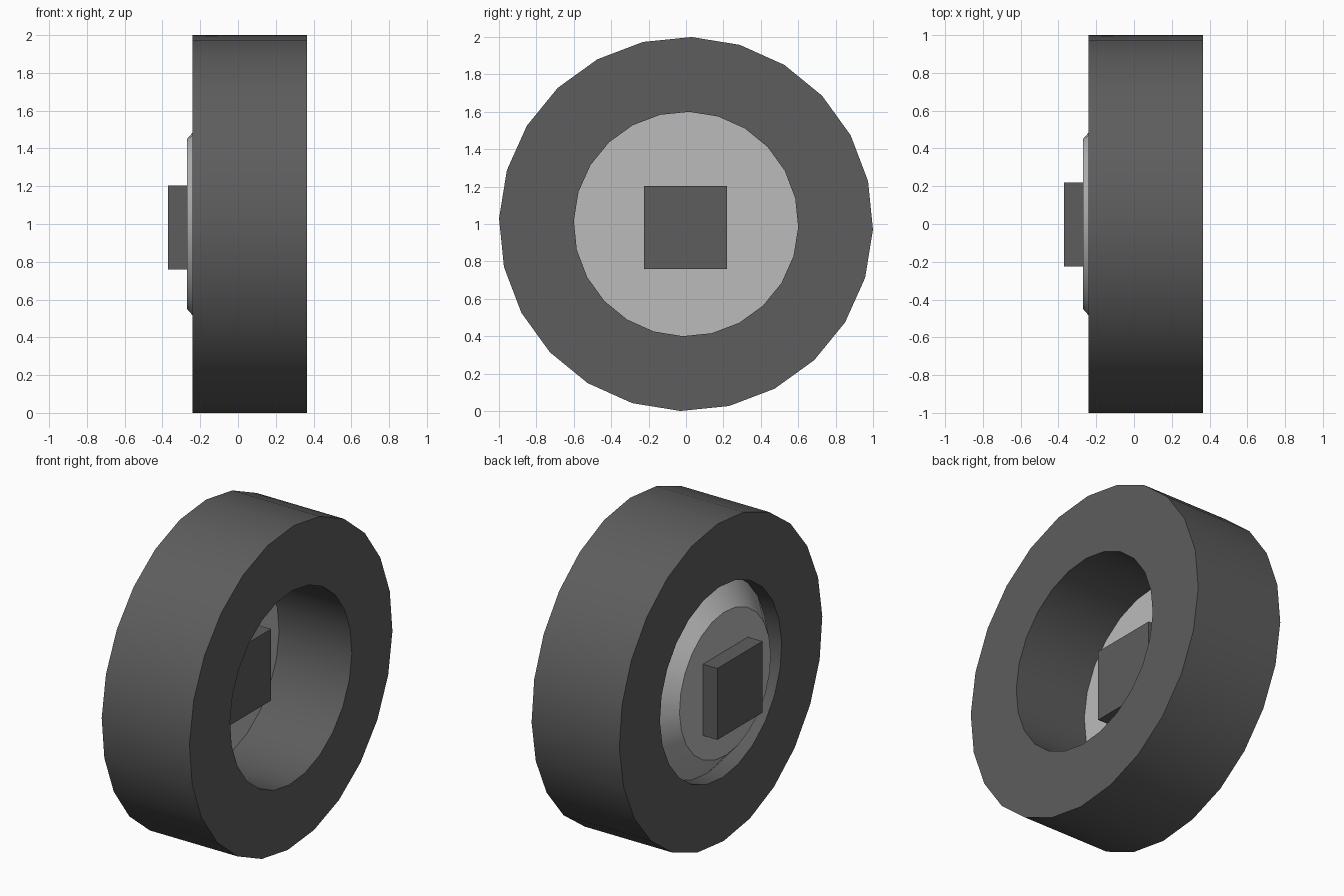
import bpy, bmesh, math

if "Cube" in bpy.data.objects:
    bpy.data.objects.remove(bpy.data.objects["Cube"])

SIDES = 24
TURN = math.radians(-1.7)   # slight roll of the wheel


def material(name, value):
    m = bpy.data.materials.new(name)
    m.diffuse_color = (value, value, value, 1)
    m.use_nodes = True
    m.node_tree.nodes["Principled BSDF"].inputs["Base Color"].default_value = m.diffuse_color
    return m


def finish(name, bm, mat, smooth=True):
    bmesh.ops.recalc_face_normals(bm, faces=bm.faces)
    mesh = bpy.data.meshes.new(name)
    bm.to_mesh(mesh)
    bm.free()
    obj = bpy.data.objects.new(name, mesh)
    bpy.context.collection.objects.link(obj)
    mesh.materials.append(mat)
    if smooth:
        bpy.ops.object.select_all(action='DESELECT')
        obj.select_set(True)
        bpy.context.view_layer.objects.active = obj
        bpy.ops.object.shade_smooth_by_angle(angle=math.radians(30))
    return obj


def revolve(name, profile, mat, closed):
    """Spin (x, radius) points about the axle; open profiles get end caps."""
    bm = bmesh.new()
    rings = []
    for x, r in profile:
        angles = [TURN + math.tau * i / SIDES for i in range(SIDES)]
        rings.append([bm.verts.new((x, r * math.cos(a), 1 + r * math.sin(a)))
                      for a in angles])
    pairs = list(zip(rings, rings[1:]))
    if closed:
        pairs.append((rings[-1], rings[0]))
    else:
        bm.faces.new(rings[0])
        bm.faces.new(rings[-1])
    for a, b in pairs:
        for i in range(SIDES):
            j = (i + 1) % SIDES
            bm.faces.new((a[i], a[j], b[j], b[i]))
    return finish(name, bm, mat)


rubber = material("dark_grey", 0.11)
metal = material("light_grey", 0.50)

# Tyre: thick open ring
revolve("tyre", [(-0.24, 1.0), (0.365, 1.0), (0.365, 0.6), (-0.24, 0.6)],
        rubber, True)

# Hub: tapered disc with flat back
revolve("hub", [(-0.27, 0.45), (-0.137, 0.6)], metal, False)

# Axle block: cube passing through the hub
bm = bmesh.new()
bmesh.ops.create_cube(bm, size=0.445)
bmesh.ops.translate(bm, verts=bm.verts, vec=(-0.147, -0.003, 0.982))
finish("axle_block", bm, rubber, False)
